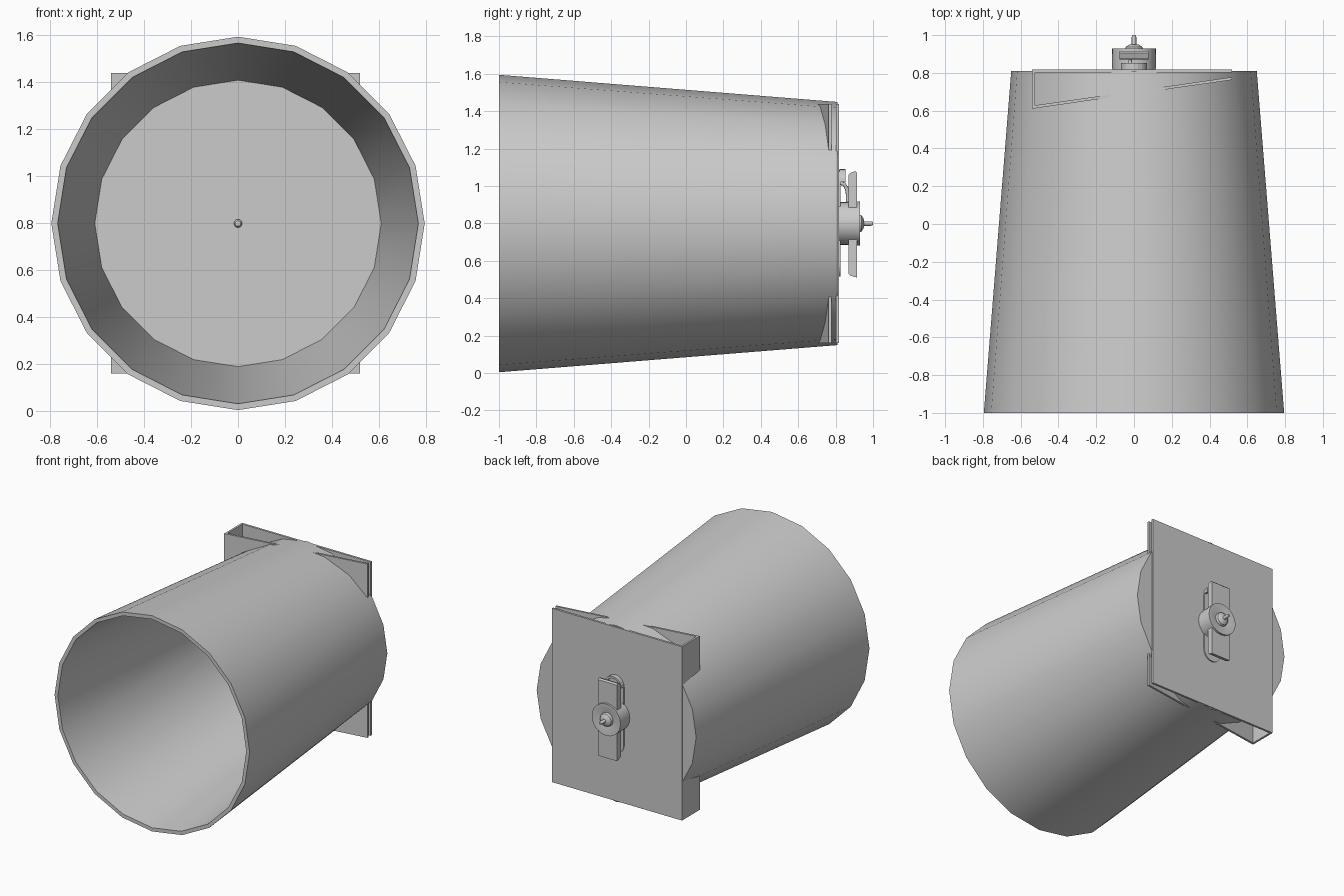
import bpy, bmesh, math

if "Cube" in bpy.data.objects:
    bpy.data.objects.remove(bpy.data.objects["Cube"])

CZ = 0.799  # height of the drum axis


def finish(name, bm, smooth=True):
    bmesh.ops.recalc_face_normals(bm, faces=bm.faces)
    me = bpy.data.meshes.new(name)
    bm.to_mesh(me)
    bm.free()
    ob = bpy.data.objects.new(name, me)
    bpy.context.collection.objects.link(ob)
    if smooth:
        bpy.ops.object.select_all(action='DESELECT')
        ob.select_set(True)
        bpy.context.view_layer.objects.active = ob
        bpy.ops.object.shade_smooth_by_angle(angle=math.radians(30))
    return ob


def lathe(name, profile, sides):
    """Revolve (radius, y) points about the drum axis; radius 0 closes an end."""
    bm = bmesh.new()
    rings = []
    for r, y in profile:
        n = sides if r > 0 else 1
        rings.append([bm.verts.new((r * math.cos(2 * math.pi * i / sides), y,
                                    CZ + r * math.sin(2 * math.pi * i / sides)))
                      for i in range(n)])
    for a, b in zip(rings, rings[1:]):
        for i in range(sides):
            j = (i + 1) % sides
            quad = [a[i % len(a)], a[j % len(a)], b[j % len(b)], b[i % len(b)]]
            bm.faces.new(list(dict.fromkeys(quad)))
    return finish(name, bm)


def prism(name, outline, axis, lo, hi):
    """Extrude an outline: axis 'z' takes (x, y), 'y' takes (x, z), 'x' takes (y, z)."""
    def place(p, t):
        return {'z': (p[0], p[1], t), 'y': (p[0], t, p[1]), 'x': (t, p[0], p[1])}[axis]
    bm = bmesh.new()
    a = [bm.verts.new(place(p, lo)) for p in outline]
    b = [bm.verts.new(place(p, hi)) for p in outline]
    bm.faces.new(a)
    bm.faces.new(b)
    n = len(a)
    for i in range(n):
        bm.faces.new((a[i], a[(i + 1) % n], b[(i + 1) % n], b[i]))
    return finish(name, bm, False)


# Tapered open drum with a recessed floor
lathe("drum", [(0, 0.6), (0.61, 0.6), (0.768, -1), (0.795, -1), (0.65, 0.81), (0, 0.81)], 20)

# Wedge-shaped bracket: back plate, left wall and slanted front plate
prism("mount_bracket", [(0.52, 0.802), (0.52, 0.818), (-0.54, 0.818), (-0.54, 0.61),
                        (0.52, 0.763), (0.52, 0.778), (-0.525, 0.628), (-0.525, 0.802)],
      'z', CZ - 0.64, CZ + 0.64)

# Hub with a recessed face, domed centre and shaft
lathe("hub", [(0, 0.815), (0.115, 0.815), (0.117, 0.93), (0.1, 0.93), (0.05, 0.92),
              (0.045, 0.937), (0.025, 0.95), (0, 0.953)], 24)
lathe("shaft", [(0, 0.575), (0.012, 0.577), (0.018, 0.585), (0.012, 0.6),
                (0.012, 0.99), (0.008, 1.0), (0, 1.0)], 12)

# Cross bar through the hub with chamfered ends
prism("cross_bar", [(0.87, 0.53), (0.88, 0.52), (0.915, 0.51), (0.915, 1.07), (0.905, 1.08),
                    (0.88, 1.07), (0.87, 1.06)], 'x', -0.078, 0.078)

# Rounded base plate behind the bar
half = [(0.07 * math.cos(math.pi * i / 10), 0.07 * math.sin(math.pi * i / 10)) for i in range(11)]
prism("base_plate", [(x, 1.015 + z) for x, z in half] + [(-x, 0.585 - z) for x, z in half],
      'y', 0.81, 0.826)

# Raised arched lip at the top of the base plate
prism("top_lip", [(x, 1.02 + z) for x, z in half] +
      [(-x * 0.78, 1.02 + z * 0.78) for x, z in half], 'y', 0.82, 0.852)

# Curved lead running from the plate into the hub
cu = bpy.data.curves.new("lead", 'CURVE')
cu.dimensions = '3D'
cu.bevel_depth = 0.01
cu.bevel_resolution = 2
sp = cu.splines.new('POLY')
path = [(0.82, 1.015), (0.845, 1.01), (0.86, 0.985), (0.865, 0.95), (0.865, 0.9)]
sp.points.add(len(path) - 1)
for p, (y, z) in zip(sp.points, path):
    p.co = (-0.02, y, z, 1)
bpy.context.collection.objects.link(bpy.data.objects.new("lead", cu))
